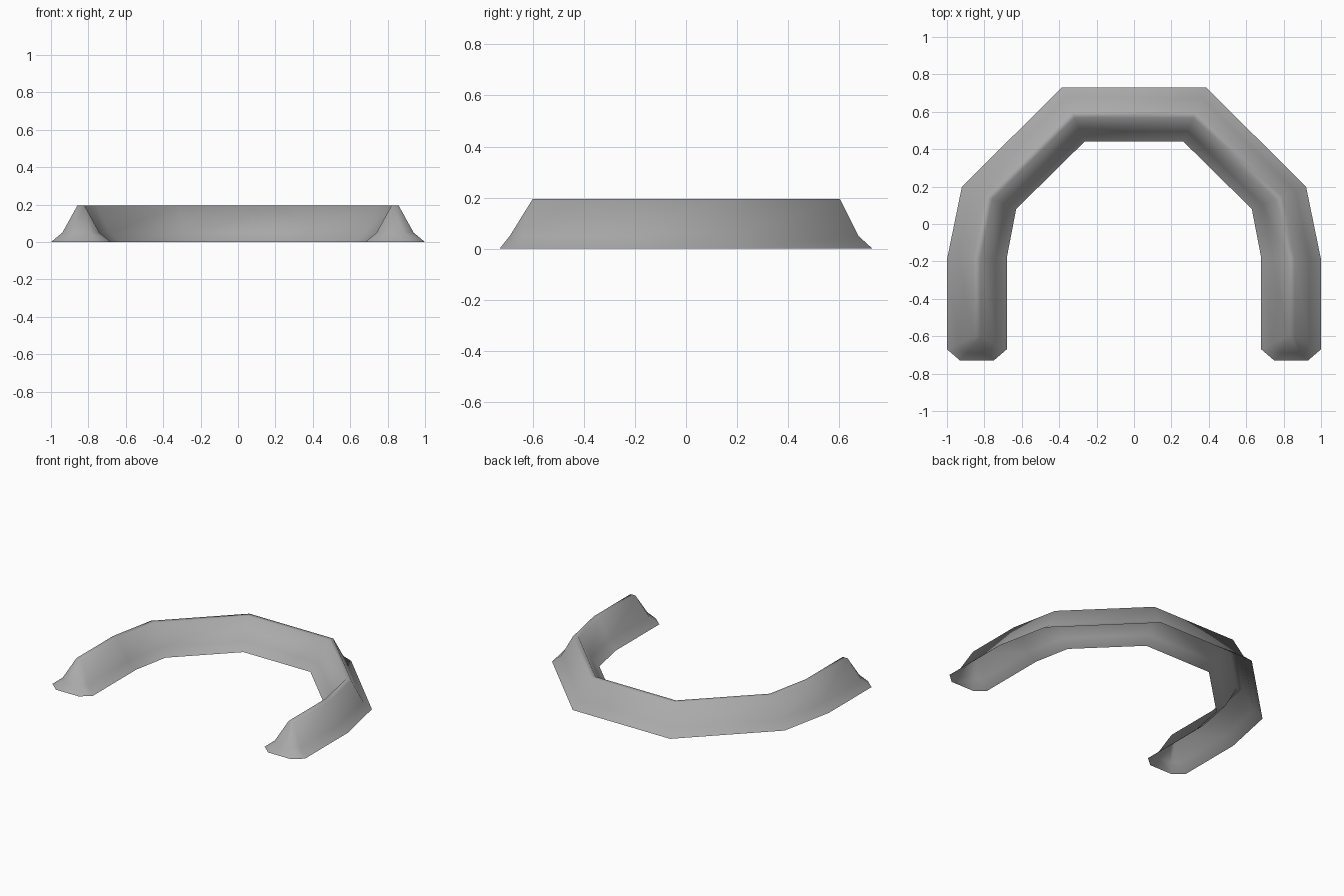
import bpy, bmesh
from mathutils import Vector

cube = bpy.data.objects.get("Cube")
if cube:
    bpy.data.objects.remove(cube, do_unlink=True)

grey = bpy.data.materials.new("stone grey")
grey.use_nodes = True
colour = (0.4, 0.4, 0.4, 1)
grey.diffuse_color = colour
grey.node_tree.nodes["Principled BSDF"].inputs["Base Color"].default_value = colour

# Plan of one half: outer and inner foot of the wall, from leg end to back
HALF = [((1, -.67), (.68, -.67)), ((1, -.19), (.68, -.18)),
        ((.92, .2), (.63, .08)), ((.385, .73), (.265, .44))]
# Cross-section: share of the width, height, setback at the leg end
SECTION = [(0, 0, 0), (.19, .05, .03), (.44, .195, .07),
           (.56, .195, .07), (.81, .05, .03), (1, 0, 0)]

bm = bmesh.new()


def ring(outer, inner, side, is_end):
    """One cross-section of the wall."""
    verts = []
    for share, z, setback in SECTION:
        p = Vector(outer).lerp(Vector(inner), share)
        verts.append(bm.verts.new((side * p.x, p.y + setback * is_end, z)))
    return verts


rings = [ring(o, i, 1, k == 0) for k, (o, i) in enumerate(HALF)]
rings += [ring(o, i, -1, k == 0) for k, (o, i) in enumerate(HALF)][::-1]

# Wall surface, open underneath
for a, b in zip(rings, rings[1:]):
    for k in range(len(SECTION) - 1):
        bm.faces.new((a[k], a[k + 1], b[k + 1], b[k]))


# Sloped, chamfered leg ends
def leg_end(r, side):
    b0, b1 = [bm.verts.new((side * x, -.73, 0)) for x in (.93, .75)]
    m0, m1 = [bm.verts.new((side * x, -.69, .05)) for x in (.89, .79)]
    for face in ((r[0], b0, m0, r[1]), (r[1], m0, r[2]), (b0, b1, m1, m0),
                 (m0, m1, r[3], r[2]), (m1, b1, r[5], r[4]), (m1, r[4], r[3])):
        bm.faces.new(face)


leg_end(rings[0], 1)
leg_end(rings[-1], -1)

# Make all faces point outwards
bmesh.ops.recalc_face_normals(bm, faces=bm.faces)
bm.normal_update()
if sum(f.normal.z for f in bm.faces) < 0:
    bmesh.ops.reverse_faces(bm, faces=bm.faces)
for f in bm.faces:
    f.smooth = True

mesh = bpy.data.meshes.new("curved_wall")
bm.to_mesh(mesh)
bm.free()
mesh.materials.append(grey)
wall = bpy.data.objects.new("curved_wall", mesh)
bpy.context.collection.objects.link(wall)
